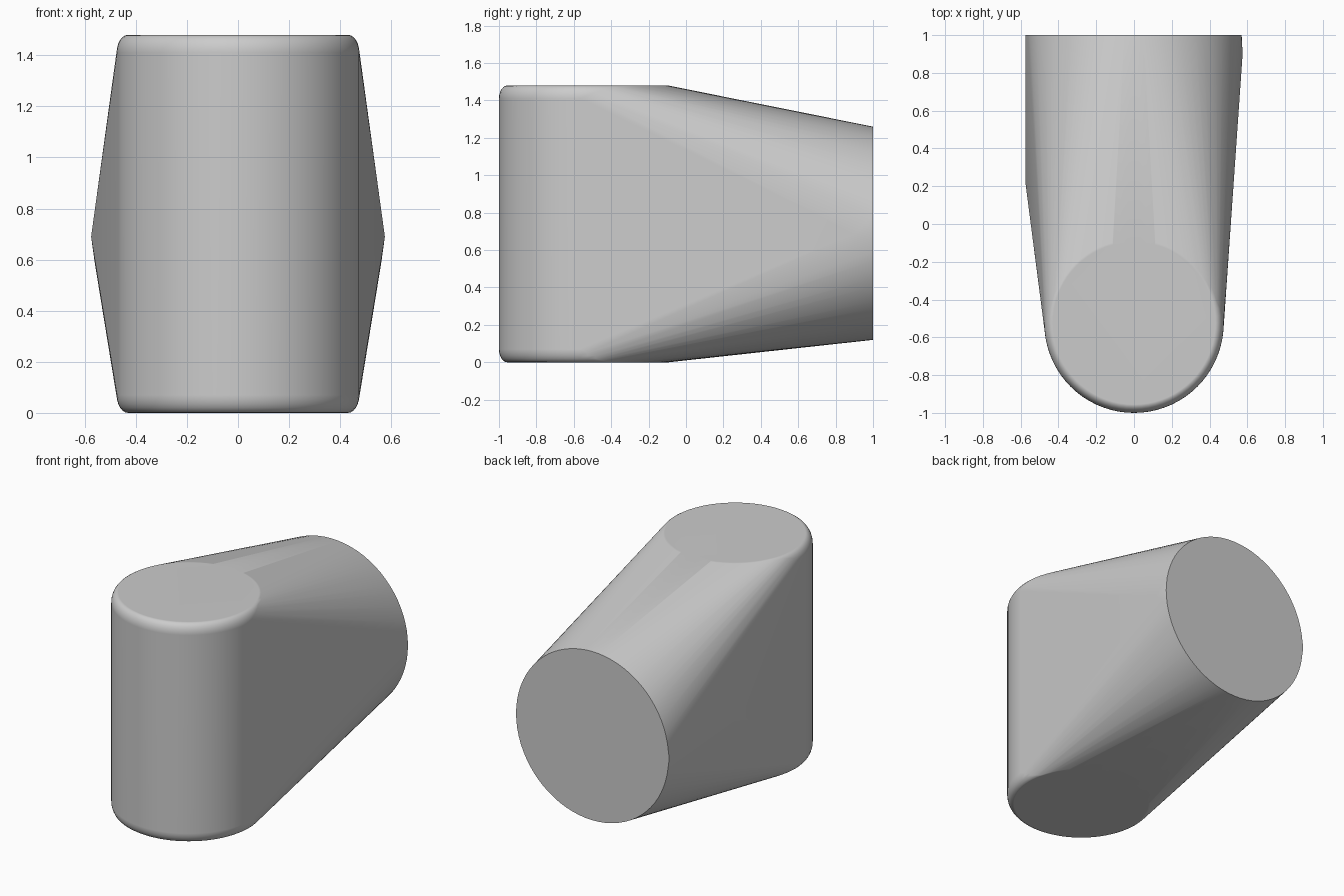
import bpy, bmesh
from math import sin, cos, pi, radians

cube = bpy.data.objects.get("Cube")
if cube:
    bpy.data.objects.remove(cube, do_unlink=True)

SEGMENTS = 72
HEIGHT = 1.48
POST_Y, POST_R = -0.525, 0.475
ROUND_W, ROUND_H = 0.045, 0.07
DISC_Z, DISC_R = 0.69, 0.57

# Single grey finish
grey = bpy.data.materials.new("plain_grey")
grey.use_nodes = True
colour = (0.6, 0.6, 0.6, 1)
grey.diffuse_color = colour
grey.node_tree.nodes["Principled BSDF"].inputs["Base Color"].default_value = colour


def circle(radius):
    for i in range(SEGMENTS):
        a = 2 * pi * i / SEGMENTS
        yield radius * cos(a), radius * sin(a)


bm = bmesh.new()

# Upright post with rounded rims
for step in range(7):
    a = pi / 2 * step / 6
    radius = POST_R - ROUND_W * (1 - cos(a))
    inset = ROUND_H * (1 - sin(a))
    for z in (inset, HEIGHT - inset):
        for x, y in circle(radius):
            bm.verts.new((x, POST_Y + y, z))

# Round back end
for x, z in circle(DISC_R):
    bm.verts.new((x, 1, DISC_Z + z))

# Widest points of the two flanks
for x, y in ((-0.575, 0.22), (-0.575, 1), (0.575, 0.9)):
    bm.verts.new((x, y, DISC_Z))

# Stretch one skin around post and back end
bmesh.ops.convex_hull(bm, input=bm.verts[:], use_existing_faces=False)
bmesh.ops.delete(bm, geom=[v for v in bm.verts if not v.link_faces], context='VERTS')
bmesh.ops.dissolve_limit(bm, angle_limit=radians(0.3), verts=bm.verts[:], edges=bm.edges[:])
bmesh.ops.recalc_face_normals(bm, faces=bm.faces[:])

mesh = bpy.data.meshes.new("body")
bm.to_mesh(mesh)
bm.free()
mesh.materials.append(grey)
body = bpy.data.objects.new("body", mesh)
bpy.context.collection.objects.link(body)

# Smooth sides, flat caps
bpy.ops.object.select_all(action='DESELECT')
body.select_set(True)
bpy.context.view_layer.objects.active = body
bpy.ops.object.shade_smooth_by_angle(angle=radians(30))
weighted = body.modifiers.new("flat_caps", 'WEIGHTED_NORMAL')
weighted.keep_sharp = True
